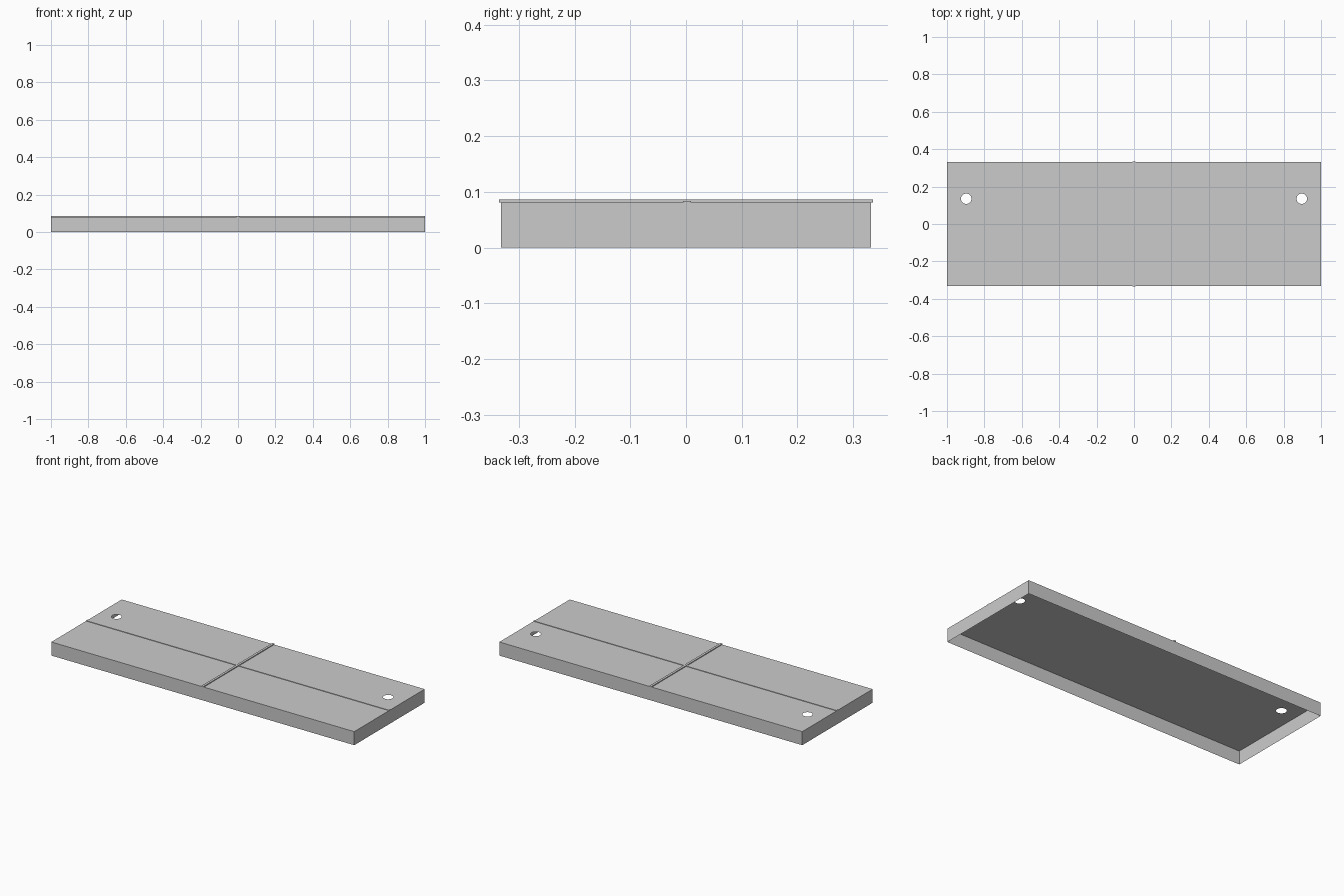
import bpy, bmesh, math

if "Cube" in bpy.data.objects:
    bpy.data.objects.remove(bpy.data.objects["Cube"])

W, D, H = 1.0, 0.332, 0.081      # half length, half depth, tray height


def finish(bm, name):
    bmesh.ops.recalc_face_normals(bm, faces=bm.faces)
    me = bpy.data.meshes.new(name)
    bm.to_mesh(me)
    bm.free()
    ob = bpy.data.objects.new(name, me)
    bpy.context.collection.objects.link(ob)
    return ob


def loop(bm, pts):
    vs = [bm.verts.new((x, y, H)) for x, y in pts]
    return [bm.edges.new((a, b)) for a, b in zip(vs, vs[1:] + vs[:1])]


def box(name, size, centre):
    bm = bmesh.new()
    bmesh.ops.create_cube(bm, size=1)
    bmesh.ops.scale(bm, vec=size, verts=bm.verts)
    bmesh.ops.translate(bm, vec=centre, verts=bm.verts)
    return finish(bm, name)


# Thin open-bottomed cover: top sheet with two round holes, plus skirt walls
bm = bmesh.new()
rim = loop(bm, [(-W, -D), (W, -D), (W, D), (-W, D)])
edges = list(rim)
for cx in (-0.897, 0.897):
    edges += loop(bm, [(cx + 0.028 * math.cos(i * math.tau / 32),
                        0.135 + 0.028 * math.sin(i * math.tau / 32)) for i in range(32)])
bmesh.ops.triangle_fill(bm, edges=edges, use_beauty=True, normal=(0, 0, 1))
ext = bmesh.ops.extrude_edge_only(bm, edges=rim)
for v in ext["geom"]:
    if isinstance(v, bmesh.types.BMVert):
        v.co.z = 0
bmesh.ops.dissolve_limit(bm, angle_limit=0.01, verts=bm.verts, edges=bm.edges)
finish(bm, "cover_shell")

# Raised ribs crossing on top
box("long_rib", (2 * W, 0.014, 0.003), (0, 0.002, H + 0.0015))
box("cross_rib", (0.014, 0.67, 0.005), (0, 0, H + 0.0025))
